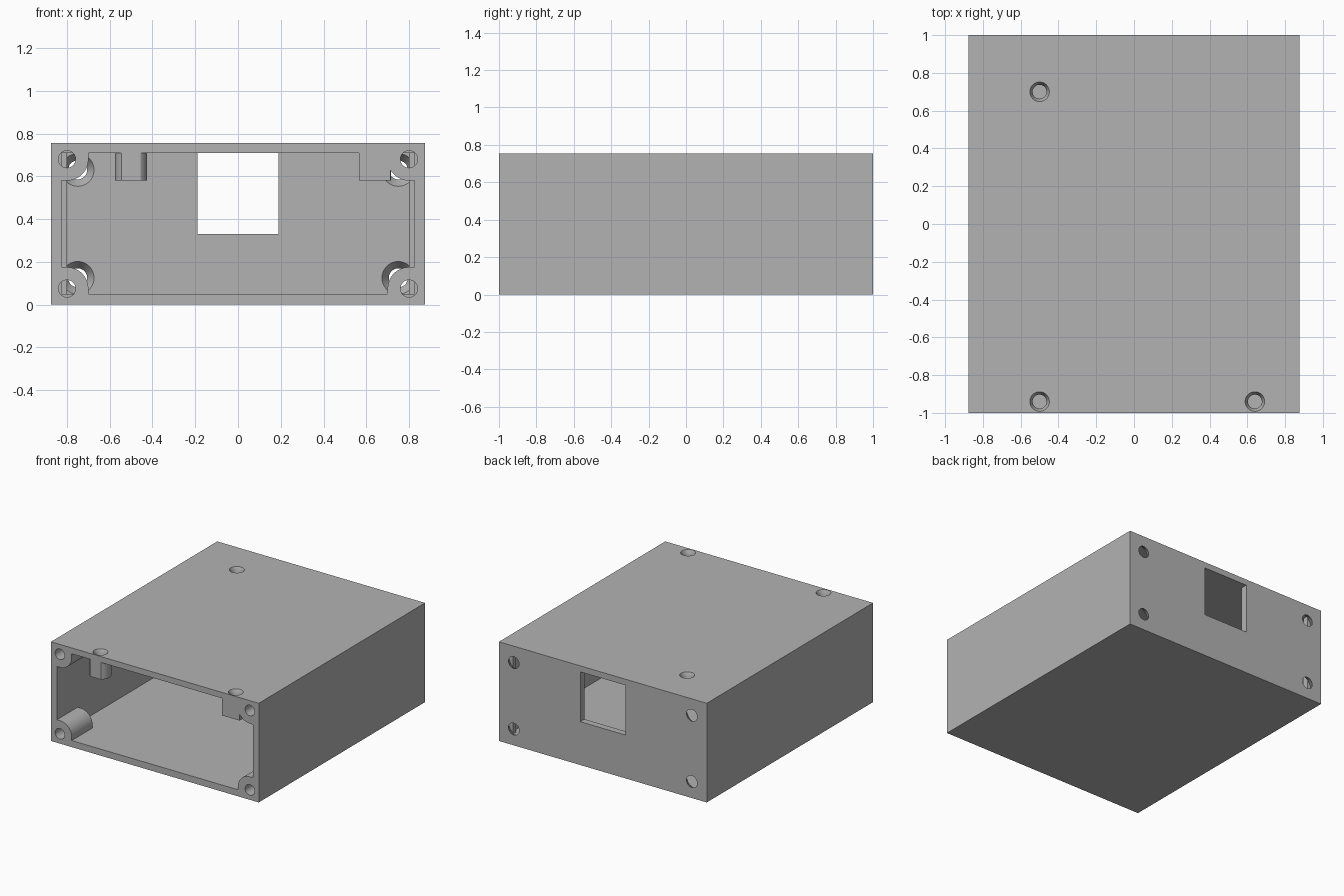
import bpy, bmesh, math
from mathutils import Matrix

if "Cube" in bpy.data.objects:
    bpy.data.objects.remove(bpy.data.objects["Cube"], do_unlink=True)

W, H = 0.875, 0.755          # half width, height
FLOOR, CEIL = 0.05, 0.71     # cavity heights
BACK = 0.95                  # inside of the rear wall

grey = bpy.data.materials.new("plain grey")
grey.use_nodes = True
grey.diffuse_color = (0.45, 0.45, 0.45, 1)
grey.node_tree.nodes["Principled BSDF"].inputs["Base Color"].default_value = grey.diffuse_color


def finish(name, bm):
    bmesh.ops.recalc_face_normals(bm, faces=bm.faces)
    mesh = bpy.data.meshes.new(name)
    bm.to_mesh(mesh)
    bm.free()
    mesh.materials.append(grey)
    obj = bpy.data.objects.new(name, mesh)
    bpy.context.collection.objects.link(obj)
    return obj


def box(name, x0, x1, y0, y1, z0, z1):
    bm = bmesh.new()
    bmesh.ops.create_cube(bm, size=1)
    bmesh.ops.scale(bm, vec=(x1 - x0, y1 - y0, z1 - z0), verts=bm.verts)
    bmesh.ops.translate(bm, vec=((x0 + x1) / 2, (y0 + y1) / 2, (z0 + z1) / 2), verts=bm.verts)
    return finish(name, bm)


def cone(name, x, y, z, r0, r1, length, along_y=False):
    """Cone or cylinder starting at the point, running along +z or +y."""
    bm = bmesh.new()
    bmesh.ops.create_cone(bm, cap_ends=True, segments=48, radius1=r0, radius2=r1, depth=length)
    bmesh.ops.translate(bm, vec=(0, 0, length / 2), verts=bm.verts)
    if along_y:
        bmesh.ops.rotate(bm, matrix=Matrix.Rotation(-math.pi / 2, 3, 'X'), verts=bm.verts)
    bmesh.ops.translate(bm, vec=(x, y, z), verts=bm.verts)
    return finish(name, bm)


def prism(name, points, y0, y1):
    bm = bmesh.new()
    face = bm.faces.new([bm.verts.new((x, y0, z)) for x, z in points])
    ext = bmesh.ops.extrude_face_region(bm, geom=[face])
    top = [v for v in ext["geom"] if isinstance(v, bmesh.types.BMVert)]
    bmesh.ops.translate(bm, vec=(0, y1 - y0, 0), verts=top)
    return finish(name, bm)


def cut(target, tool):
    mod = target.modifiers.new("cut", 'BOOLEAN')
    mod.operation, mod.solver, mod.object = 'DIFFERENCE', 'EXACT', tool
    bpy.context.view_layer.objects.active = target
    bpy.ops.object.modifier_apply(modifier=mod.name)
    bpy.data.objects.remove(tool, do_unlink=True)


body = box("enclosure_body", -W, W, -1, 1, 0, H)
cavity = box("cavity", -0.825, 0.825, -1.2, BACK, FLOOR, CEIL)

# Everything left standing inside is taken out of the cavity first
for sx in (-1, 1):
    cut(cavity, box("rear_rib", *sorted((sx * 0.8, sx * 0.9)), 0.9, 1.1, -0.1, 0.9))
    for zc, sz in ((0.075, 1), (0.68, -1)):
        # rounded corner boss for a front screw
        pts = [(sx * 0.95, zc + sz * 0.1)]
        for i in range(17):
            a = math.pi / 2 * i / 16
            pts.append((sx * (0.8 - 0.1 * math.sin(a)), zc + sz * 0.1 * math.cos(a)))
        pts += [(sx * 0.7, zc - sz * 0.15), (sx * 0.95, zc - sz * 0.15)]
        cut(cavity, prism("corner_boss", pts, -1.3, -0.75))

# Hanging posts under the lid
posts = ((-0.5, 0.7), (-0.5, -0.94), (0.64, -0.94))
for x, y in posts:
    cut(cavity, cone("lid_post", x, y, 0.58, 0.075, 0.075, 0.3))
cut(cavity, box("post_front", 0.566, 0.714, -1.3, -0.94, 0.58, 0.9))

cut(body, cavity)

# Rear window
cut(body, box("rear_window", -0.19, 0.19, 0.9, 1.1, 0.33, CEIL - 0.001))

# Front screw holes and flared rear holes
for sx in (-1, 1):
    for z in (0.075, 0.68):
        cut(body, cone("front_hole", sx * 0.8, -1.1, z, 0.04, 0.04, 0.36, True))
    for z in (0.125, 0.63):
        cut(body, cone("rear_hole", sx * 0.75, 0.94, z, 0.083, 0.038, 0.07, True))

# Lid screw holes with countersinks
for x, y in posts:
    cut(body, cone("lid_hole", x, y, 0.5, 0.037, 0.037, 0.4))
    cut(body, cone("lid_countersink", x, y, H - 0.03, 0.036, 0.057, 0.04))

bpy.ops.object.select_all(action='DESELECT')
body.select_set(True)
bpy.context.view_layer.objects.active = body
bpy.ops.object.shade_smooth_by_angle(angle=math.radians(30))
